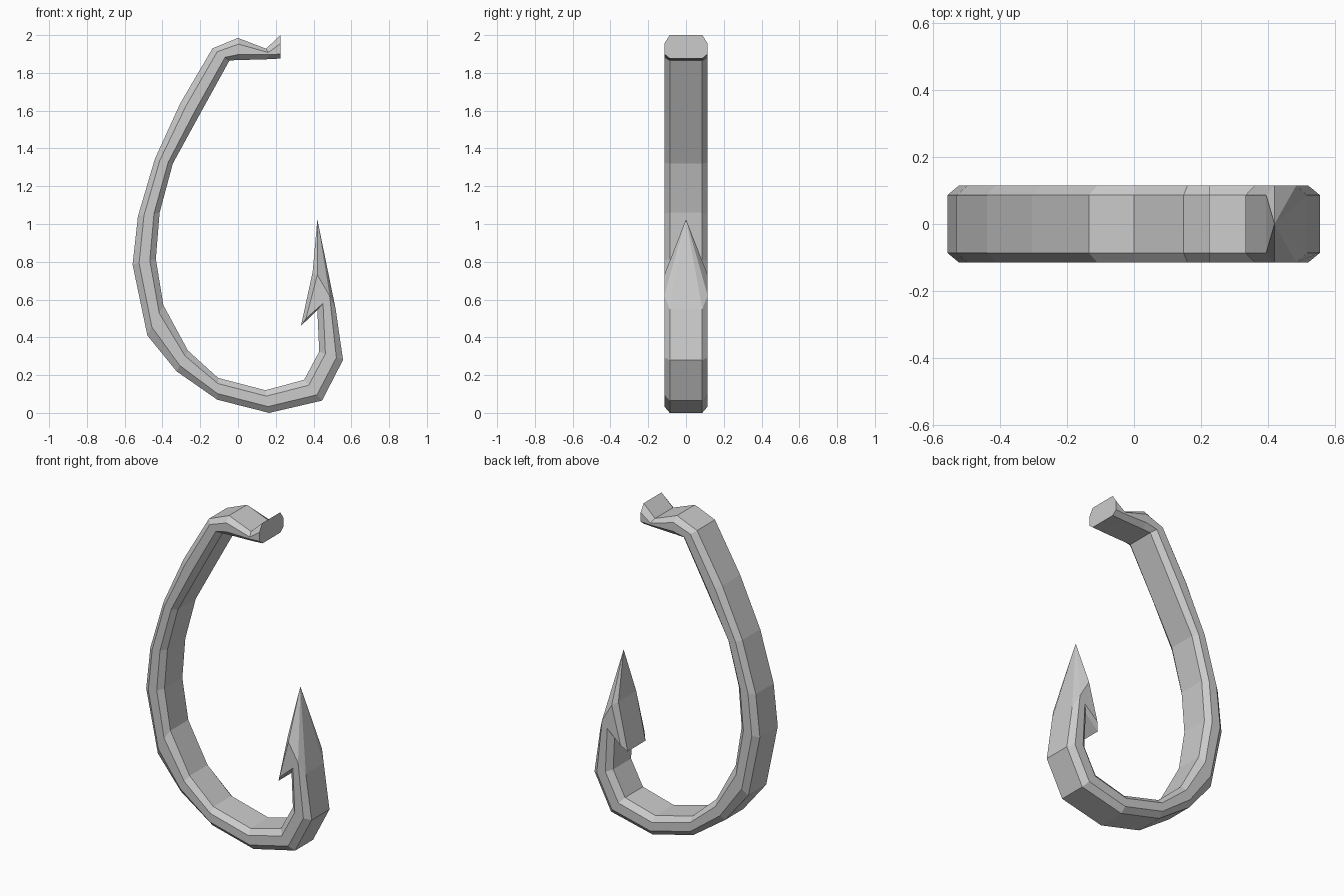
import bpy, bmesh
from mathutils import Vector

if "Cube" in bpy.data.objects:
    bpy.data.objects.remove(bpy.data.objects["Cube"])

FLAT, WIDE = 0.086, 0.115   # half widths of the chamfered bar


def station(ox, oz, ix, iz):
    """Outer, outer chamfer, inner chamfer and inner point across the bar."""
    o, i = Vector((ox, oz)), Vector((ix, iz))
    return [o, o.lerp(i, 0.28), o.lerp(i, 0.74), i]


def ring(bm, pts):
    """Eight-sided cross-section, mirrored across y = 0."""
    ys = (FLAT, WIDE, WIDE, FLAT)
    front = [bm.verts.new((p[0], -y, p[1])) for p, y in zip(pts, ys)]
    back = [bm.verts.new((p[0], y, p[1])) for p, y in zip(pts, ys)]
    return front + back[::-1]


# Shank end with upturned lip
sections = [
    [(0.225, 2.0), (0.225, 1.955), (0.225, 1.9), (0.225, 1.876)],
    [(0.148, 1.928), (0.16, 1.908), (0.165, 1.896), (0.15, 1.872)],
]

# Shank and bend
sections += [station(*s) for s in (
    (0.0, 1.985, 0.01, 1.868),
    (-0.135, 1.93, -0.045, 1.866),
    (-0.305, 1.64, -0.20, 1.585),
    (-0.44, 1.345, -0.345, 1.32),
    (-0.53, 1.04, -0.415, 1.06),
    (-0.558, 0.785, -0.435, 0.815),
    (-0.48, 0.41, -0.395, 0.57),
    (-0.325, 0.22, -0.265, 0.33),
    (-0.11, 0.07, -0.105, 0.185),
    (0.165, 0.0, 0.145, 0.12),
    (0.445, 0.065, 0.35, 0.175),
    (0.556, 0.28, 0.43, 0.325),
)]

# Notch, barb corner and barb shoulder share their outer side
outer, outer_ch = (0.517, 0.55), (0.485, 0.62)
sections += [
    [outer, outer_ch, (0.45, 0.58), (0.42, 0.545)],
    [outer, outer_ch, (0.36, 0.50), (0.333, 0.46)],
    [outer, outer_ch, (0.42, 0.73), (0.395, 0.745)],
]

bm = bmesh.new()
rings = [ring(bm, s) for s in sections]
for a, b in zip(rings, rings[1:]):
    for k in range(8):
        n = (k + 1) % 8
        bm.faces.new((a[k], a[n], b[n], b[k]))
bm.faces.new(rings[0])

# Sharp point
tip = bm.verts.new((0.42, 0.0, 1.025))
last = rings[-1]
for k in range(8):
    bm.faces.new((last[k], last[(k + 1) % 8], tip))

bmesh.ops.remove_doubles(bm, verts=bm.verts[:], dist=0.0005)
bmesh.ops.recalc_face_normals(bm, faces=bm.faces[:])
mesh = bpy.data.meshes.new("fish_hook")
bm.to_mesh(mesh)
bm.free()
hook = bpy.data.objects.new("fish_hook", mesh)
bpy.context.collection.objects.link(hook)
